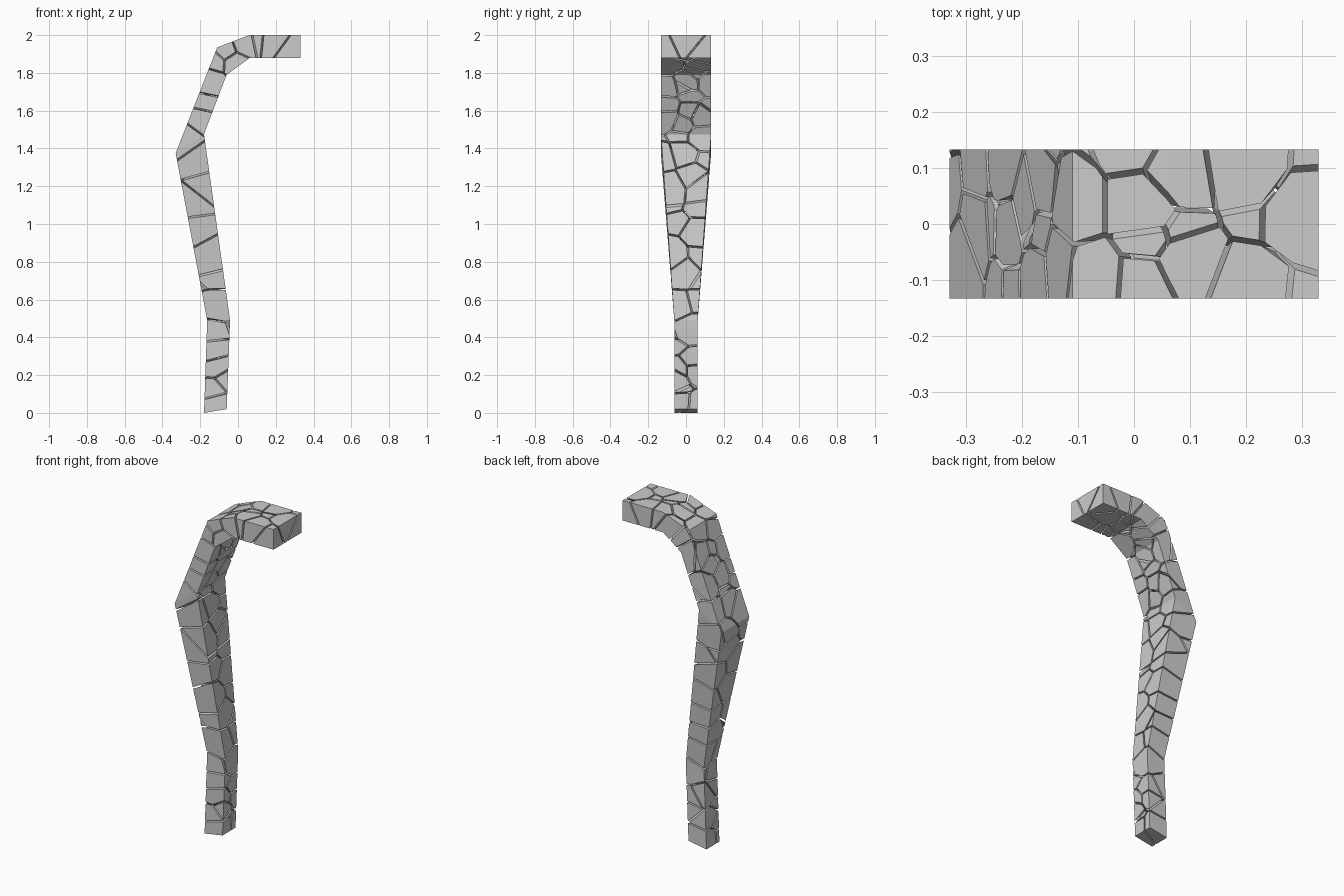
import bpy, bmesh, random
from mathutils import Vector

if "Cube" in bpy.data.objects:
    bpy.data.objects.remove(bpy.data.objects["Cube"])

random.seed(11)
GAP = 0.009

# Stations of the bent post: outer (x, z), inner (x, z), half width in y
STATIONS = [
    ((-0.18, 0.00), (-0.06, 0.02), 0.062),
    ((-0.163, 0.49), (-0.042, 0.49), 0.062),
    ((-0.33, 1.375), (-0.18, 1.475), 0.133),
    ((-0.11, 1.935), (-0.06, 1.79), 0.133),
    ((0.06, 2.00), (0.06, 1.878), 0.133),
    ((0.33, 2.00), (0.33, 1.878), 0.133),
]
# Stone layout per segment: rows along the post, columns across y
LAYOUT = [(5, 2), (7, 2), (5, 3), (2, 3), (3, 3)]


def point(seg, t, u, v):
    """Point inside a segment: t along, u outer to inner, v from -1 to 1 in y."""
    (o0, i0, w0), (o1, i1, w1) = STATIONS[seg], STATIONS[seg + 1]
    o = Vector(o0).lerp(Vector(o1), t)
    i = Vector(i0).lerp(Vector(i1), t)
    p = o.lerp(i, u)
    return Vector((p.x, v * (w0 + (w1 - w0) * t), p.y))


def make_body():
    """Solid post lofted through the stations."""
    bm = bmesh.new()
    rings = []
    for (ox, oz), (ix, iz), w in STATIONS:
        rings.append([bm.verts.new(c) for c in
                      ((ox, -w, oz), (ix, -w, iz), (ix, w, iz), (ox, w, oz))])
    for a, b in zip(rings, rings[1:]):
        for k in range(4):
            j = (k + 1) % 4
            bm.faces.new((a[k], a[j], b[j], b[k]))
    bm.faces.new(rings[0][::-1])
    bm.faces.new(rings[-1])
    bmesh.ops.recalc_face_normals(bm, faces=bm.faces)
    return bm


# One jittered seed per stone
seeds = []
for seg, (rows, cols) in enumerate(LAYOUT):
    for r in range(rows):
        for c in range(cols):
            t = (r + 0.5 + random.uniform(-0.36, 0.36)) / rows
            v = 2 * (c + 0.5 + random.uniform(-0.3, 0.3)) / cols - 1
            seeds.append(point(seg, t, random.uniform(0.2, 0.8), v))
# Some extra small stones in the lower shaft and the bend
for seg, n in ((0, 2), (1, 4), (2, 4), (3, 2)):
    for _ in range(n):
        seeds.append(point(seg, random.random(), random.uniform(0.1, 0.9),
                           random.uniform(-0.9, 0.9)))

# Cut each stone out of the body with the planes halfway to its neighbours
body = make_body()
count = 0
for s in seeds:
    bm = body.copy()
    for o in sorted(seeds, key=lambda q: (q - s).length)[1:]:
        if not bm.verts:
            break
        n = (o - s).normalized()
        co = (s + o) / 2 - n * GAP / 2
        if max((v.co - co).dot(n) for v in bm.verts) <= 1e-6:
            continue
        bmesh.ops.bisect_plane(bm, geom=bm.verts[:] + bm.edges[:] + bm.faces[:],
                               dist=1e-6, plane_co=co, plane_no=n, clear_outer=True)
        rim = [e for e in bm.edges if e.is_boundary]
        if rim:
            bmesh.ops.holes_fill(bm, edges=rim, sides=0)
    if bm.faces:
        bmesh.ops.recalc_face_normals(bm, faces=bm.faces)
        count += 1
        name = f"stone_{count:02d}"
        mesh = bpy.data.meshes.new(name)
        bm.to_mesh(mesh)
        bpy.context.collection.objects.link(bpy.data.objects.new(name, mesh))
    bm.free()
body.free()
